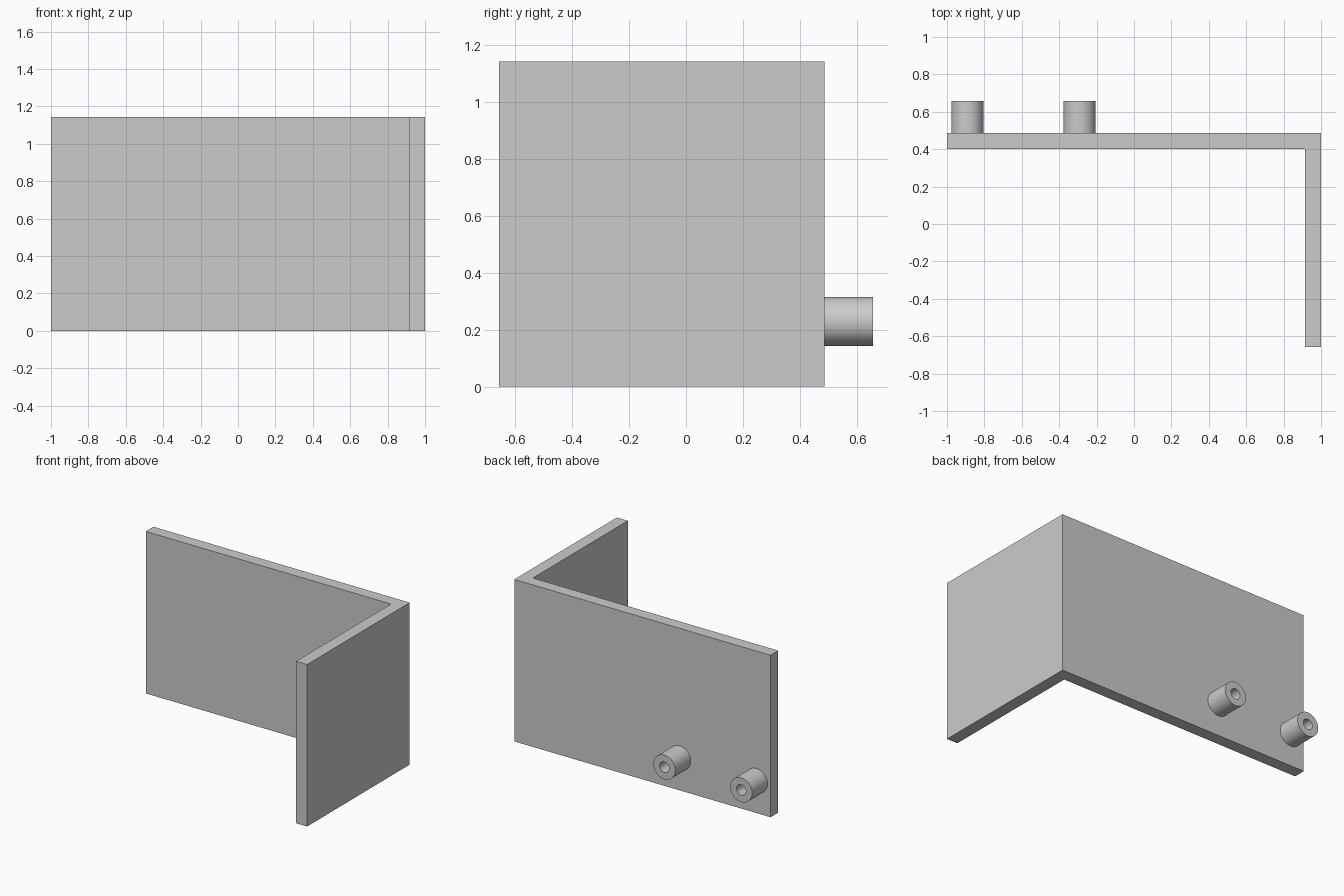
import bpy
import bmesh
from math import radians, tau
from mathutils import Matrix, Vector

old = bpy.data.objects.get("Cube")
if old:
    bpy.data.objects.remove(old, do_unlink=True)

HEIGHT = 1.143
THICK = 0.0857
BACK, FRONT = 0.486, -0.657
BOSS_R, HOLE_R, BOSS_LEN = 0.0857, 0.037, 0.171
BOSS_Z = 0.229

grey = bpy.data.materials.new("light grey")
grey.use_nodes = True
colour = (0.6, 0.6, 0.6, 1)
grey.diffuse_color = colour
grey.node_tree.nodes["Principled BSDF"].inputs["Base Color"].default_value = colour


def finish(bm, name):
    bmesh.ops.recalc_face_normals(bm, faces=bm.faces)
    mesh = bpy.data.meshes.new(name)
    bm.to_mesh(mesh)
    bm.free()
    mesh.materials.append(grey)
    obj = bpy.data.objects.new(name, mesh)
    bpy.context.collection.objects.link(obj)
    return obj


# Corner panel: L-shaped plan extruded upwards
bm = bmesh.new()
plan = [(-1, BACK), (-1, BACK - THICK), (1 - THICK, BACK - THICK),
        (1 - THICK, FRONT), (1, FRONT), (1, BACK)]
base = bm.faces.new([bm.verts.new((x, y, 0)) for x, y in plan])
top = bmesh.ops.extrude_face_region(bm, geom=[base])["geom"]
bmesh.ops.translate(bm, vec=(0, 0, HEIGHT),
                    verts=[v for v in top if isinstance(v, bmesh.types.BMVert)])
finish(bm, "corner_panel")


# Hollow boss: rectangular section spun round the y axis, seated in the panel
def add_boss(name, x):
    bm = bmesh.new()
    seat = -0.01
    section = [(HOLE_R, seat), (BOSS_R, seat), (BOSS_R, BOSS_LEN), (HOLE_R, BOSS_LEN)]
    verts = [bm.verts.new((r, y, 0)) for r, y in section]
    edges = [bm.edges.new((verts[i], verts[(i + 1) % 4])) for i in range(4)]
    bmesh.ops.spin(bm, geom=verts + edges, cent=(0, 0, 0), axis=(0, 1, 0),
                   angle=tau, steps=48, use_merge=True)
    bmesh.ops.remove_doubles(bm, verts=bm.verts, dist=0.0001)
    bmesh.ops.transform(bm, matrix=Matrix.Translation(Vector((x, BACK, BOSS_Z))),
                        verts=bm.verts)
    obj = finish(bm, name)
    bpy.ops.object.select_all(action="DESELECT")
    obj.select_set(True)
    bpy.context.view_layer.objects.active = obj
    bpy.ops.object.shade_smooth_by_angle(angle=radians(30))


add_boss("outer_boss", -0.891)
add_boss("inner_boss", -0.291)
